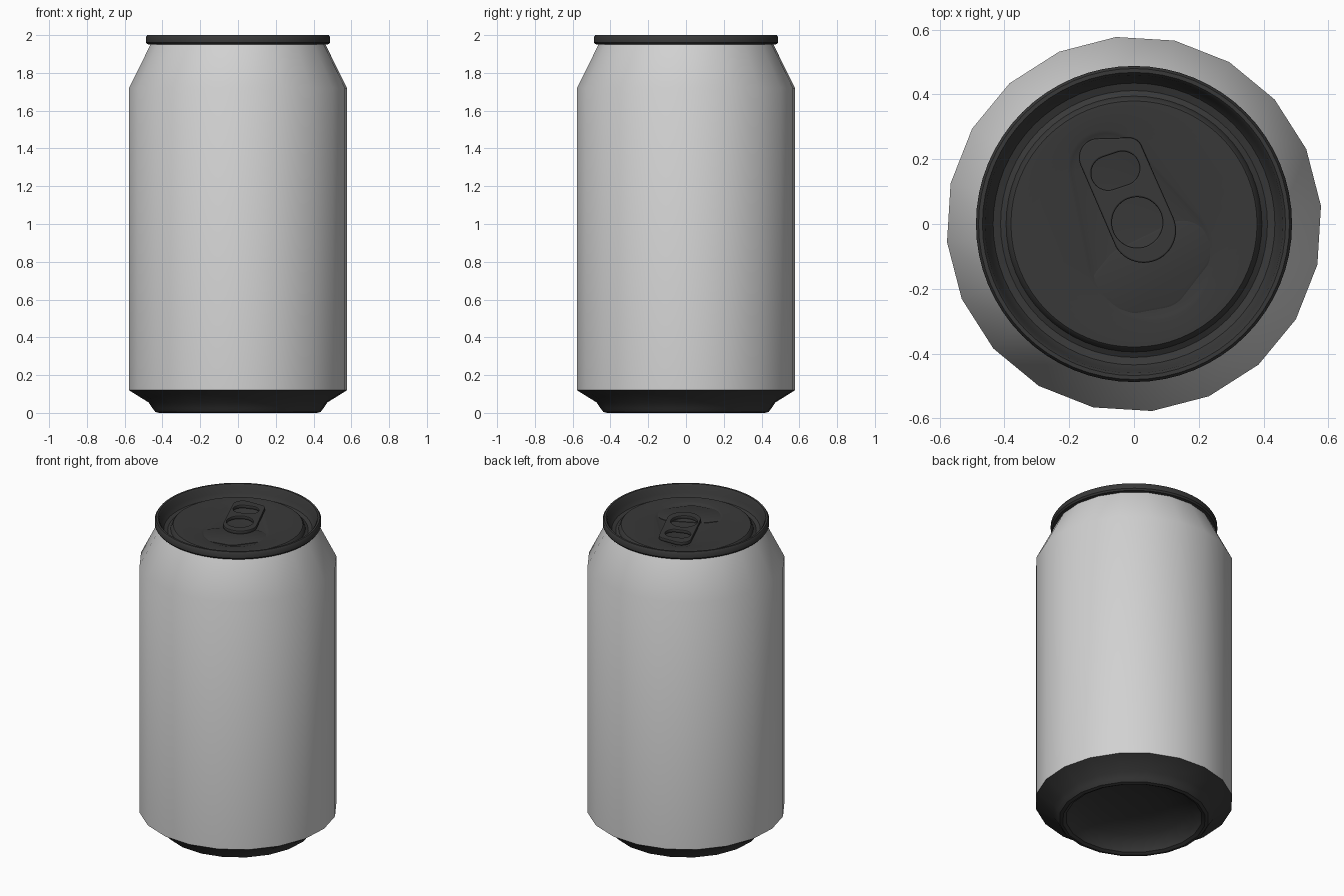
import bpy
from math import sin, cos, tau, radians
from mathutils import Vector

cube = bpy.data.objects.get("Cube")
if cube:
    bpy.data.objects.remove(cube)


def material(name, value):
    m = bpy.data.materials.new(name)
    m.use_nodes = True
    color = (value, value, value, 1)
    m.diffuse_color = color
    m.node_tree.nodes["Principled BSDF"].inputs["Base Color"].default_value = color
    return m


silver = material("light grey", 0.64)
dark = material("dark grey", 0.04)


def ring(r, z, sides, turn=0.0):
    return [Vector((r * cos(turn + tau * i / sides), r * sin(turn + tau * i / sides), z))
            for i in range(sides)]


def hull(circles, z, grow=0.0, steps=64):
    """Rounded outline wrapped around circles given as (x, y, radius)."""
    points = []
    for i in range(steps):
        d = Vector((cos(tau * i / steps), sin(tau * i / steps), 0))
        x, y, r = max(circles, key=lambda c: c[0] * d.x + c[1] * d.y + c[2])
        points.append(Vector((x, y, z)) + d * (r + grow))
    return points


def finish(name, mesh, materials, angle=35):
    for m in materials:
        mesh.materials.append(m)
    obj = bpy.data.objects.new(name, mesh)
    bpy.context.collection.objects.link(obj)
    bpy.ops.object.select_all(action="DESELECT")
    obj.select_set(True)
    bpy.context.view_layer.objects.active = obj
    bpy.ops.object.shade_smooth_by_angle(angle=radians(angle))
    return obj


def skin(name, loops, materials, cap_first=False, cap_last=False):
    """Bridge matching loops with quads and optionally cap the ends."""
    n = len(loops[0])
    faces = [(a * n + j, a * n + (j + 1) % n, (a + 1) * n + (j + 1) % n, (a + 1) * n + j)
             for a in range(len(loops) - 1) for j in range(n)]
    if cap_first:
        faces.append(tuple(reversed(range(n))))
    if cap_last:
        faces.append(tuple(range((len(loops) - 1) * n, len(loops) * n)))
    mesh = bpy.data.meshes.new(name)
    mesh.from_pydata([p for loop in loops for p in loop], [], faces)
    return finish(name, mesh, materials)


# Low-poly wall with a tapered shoulder
TURN = radians(5.5)
wall = [(0.58, 0.12), (0.58, 1.72), (0.46, 1.96)]
skin("can_wall", [ring(r, z, 20, TURN) for r, z in wall], [silver])

# Base with tapered flare, standing ring and domed underside
base = [(0.05, 0.13), (0.2, 0.12), (0.32, 0.085), (0.385, 0.04), (0.4, 0.01), (0.42, 0),
        (0.44, 0.005), (0.455, 0.025), (0.475, 0.055), (0.58, 0.12)]
skin("can_base", [ring(r, z, 20, TURN) for r, z in base], [dark], cap_first=True)

# Rolled rim and the groove inside it
rim = [(0.455, 1.95), (0.48, 1.952), (0.488, 1.962), (0.488, 1.988), (0.48, 2), (0.468, 2),
       (0.46, 1.99), (0.452, 1.95), (0.435, 1.925), (0.412, 1.917), (0.395, 1.927),
       (0.387, 1.948), (0.38, 1.955)]
skin("lid_rim", [ring(r, z, 64) for r, z in rim], [dark])

# Lid panel with a shallow drop-shaped recess
recess = [(-0.085, 0.17, 0.12), (0.05, -0.1, 0.2)]
skin("lid_panel", [ring(0.38, 1.955, 64), hull(recess, 1.955), hull(recess, 1.952, -0.01),
                   hull(recess, 1.946, -0.025)], [dark], cap_last=True)

# Mouth plate
mouth = [(-0.055, -0.19, 0.075), (0, -0.17, 0.105), (0.08, -0.17, 0.09), (0.15, -0.08, 0.09)]
skin("mouth_plate", [hull(mouth, 1.944), hull(mouth, 1.949), hull(mouth, 1.951, -0.006)],
     [dark], cap_last=True)

# Pull tab with finger hole and rivet hole
outline = [(-0.11, 0.205, 0.06), (-0.015, 0.225, 0.042), (0.03, -0.02, 0.1)]
finger_hole = [(-0.08, 0.157, 0.052), (-0.035, 0.172, 0.052)]
rivet_hole = [(0.01, 0.005, 0.078)]
curve = bpy.data.curves.new("tab_outline", "CURVE")
curve.dimensions = "2D"
curve.fill_mode = "BOTH"
curve.extrude = 0.006
curve.bevel_depth = 0.005
curve.bevel_resolution = 1
curve.offset = -0.005
for circles in (outline, finger_hole, rivet_hole):
    points = hull(circles, 0, steps=48)
    spline = curve.splines.new("POLY")
    spline.points.add(len(points) - 1)
    for target, p in zip(spline.points, points):
        target.co = (p.x, p.y, 0, 1)
    spline.use_cyclic_u = True
helper = bpy.data.objects.new("tab_outline", curve)
bpy.context.collection.objects.link(helper)
bpy.context.view_layer.update()
tab_mesh = bpy.data.meshes.new_from_object(
    helper.evaluated_get(bpy.context.evaluated_depsgraph_get()))
bpy.data.objects.remove(helper)
tab_mesh.materials.clear()
tab = finish("pull_tab", tab_mesh, [dark])
tab.location.z = 1.964
